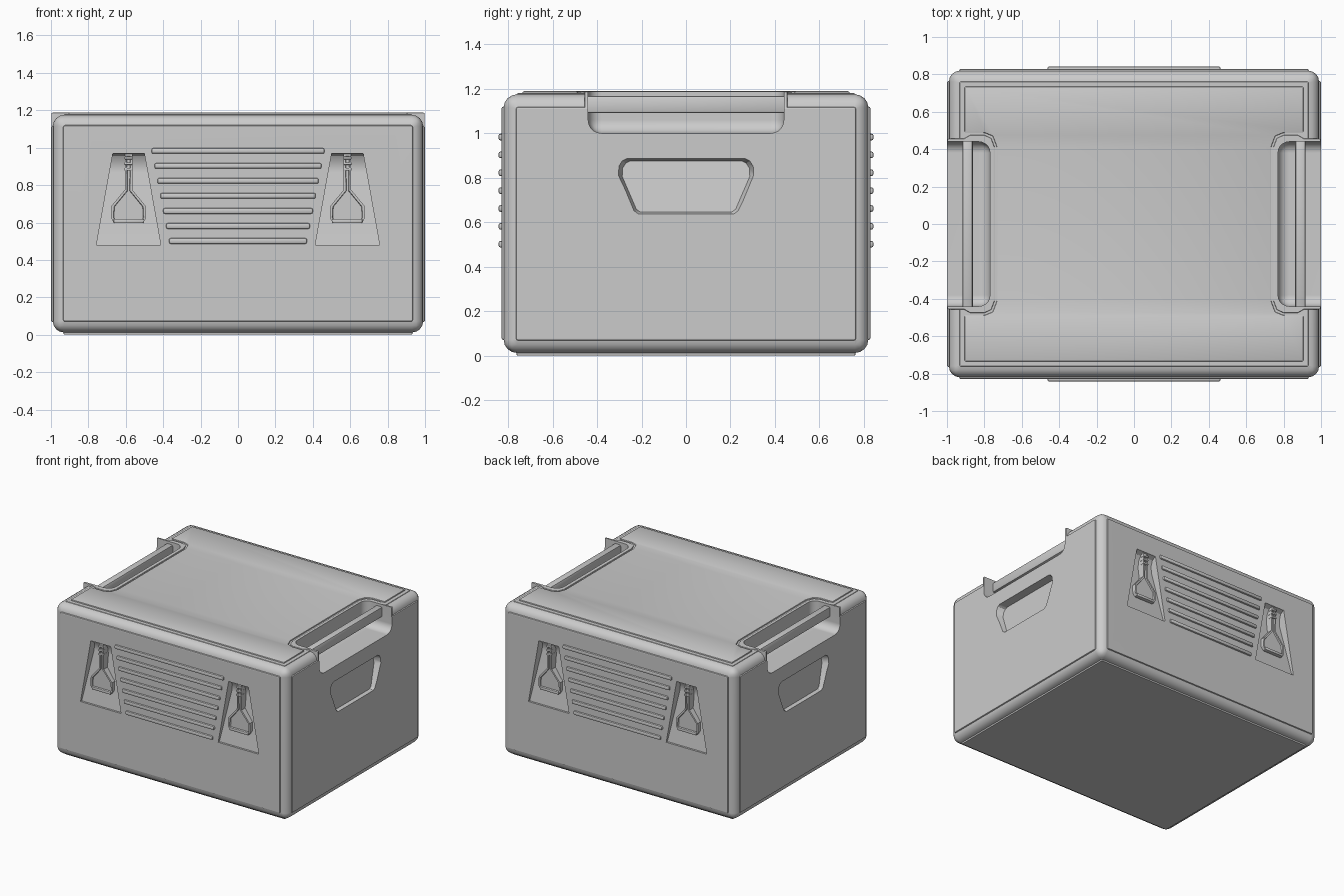
import bpy, bmesh
from math import pi

if "Cube" in bpy.data.objects:
    bpy.data.objects.remove(bpy.data.objects["Cube"])


def finish(name, bm, bevel=0.0, seg=2):
    bmesh.ops.recalc_face_normals(bm, faces=bm.faces)
    if bevel:
        bmesh.ops.bevel(bm, geom=bm.edges[:], offset=bevel, segments=seg,
                        profile=0.5, affect='EDGES', clamp_overlap=True)
    me = bpy.data.meshes.new(name)
    bm.to_mesh(me)
    bm.free()
    ob = bpy.data.objects.new(name, me)
    bpy.context.collection.objects.link(ob)
    return ob


def box(name, x0, x1, y0, y1, z0, z1, bevel=0.0, seg=2):
    bm = bmesh.new()
    bmesh.ops.create_cube(bm, size=1)
    for v in bm.verts:
        v.co = ((x0 + x1) / 2 + v.co.x * (x1 - x0),
                (y0 + y1) / 2 + v.co.y * (y1 - y0),
                (z0 + z1) / 2 + v.co.z * (z1 - z0))
    return finish(name, bm, bevel, seg)


def loft(name, ring_a, ring_b, bevel=0.0, inset=None):
    """Solid between two matching rings; inset sinks the first cap."""
    bm = bmesh.new()
    a = [bm.verts.new(p) for p in ring_a]
    b = [bm.verts.new(p) for p in ring_b]
    cap = bm.faces.new(a)
    bm.faces.new(b[::-1])
    n = len(a)
    for i in range(n):
        bm.faces.new((a[i], b[i], b[(i + 1) % n], a[(i + 1) % n]))
    bmesh.ops.recalc_face_normals(bm, faces=bm.faces)
    if inset:
        bmesh.ops.inset_region(bm, faces=[cap], thickness=0.004, depth=0.0)
        bmesh.ops.inset_region(bm, faces=[cap], thickness=inset, depth=0.0)
        bmesh.ops.inset_region(bm, faces=[cap], thickness=0.003, depth=-0.01)
    return finish(name, bm, bevel)


def combine(target, tool, op):
    m = target.modifiers.new("bool", 'BOOLEAN')
    m.operation, m.object, m.solver = op, tool, 'EXACT'
    with bpy.context.temp_override(object=target, active_object=target):
        bpy.ops.object.modifier_apply(modifier=m.name)
    bpy.data.objects.remove(tool)


def mirror_y(half):
    return half + [(x, -y) for x, y in half[::-1]]


# Case body with raised panels on every side
body = box("case_body", -0.99, 0.99, -0.82, 0.82, 0.012, 1.175, 0.06, 4)
combine(body, box("panel", -0.935, 0.935, -0.83, 0.83, 0.07, 1.12, 0.01), 'UNION')
combine(body, box("panel", -1, 1, -0.765, 0.765, 0.068, 1.118, 0.01), 'UNION')
combine(body, box("panel", -0.932, 0.932, -0.762, 0.762, 0, 1.18, 0.006), 'UNION')

# Raised rims around the handle notches, then the notches
rim = mirror_y([(0.998, 0.456), (0.91, 0.456), (0.875, 0.476), (0.80, 0.476),
                (0.763, 0.458), (0.745, 0.41)])
for s in (1, -1):
    combine(body, loft("rim", [(s * x, y, 1.187) for x, y in rim],
                       [(s * x, y, 1.06) for x, y in rim], 0.006), 'UNION')
for s in (1, -1):
    xs = sorted((s * 0.77, s * 1.3))
    combine(body, box("notch", *xs, -0.44, 0.44, 1.0, 1.5, 0.06, 5), 'DIFFERENCE')

# Tapered latch pockets, deepest near the top
CX = 0.585
pocket = [(0.9, 0.48), (0.815, 0.48), (0.765, 0.87), (0.772, 0.92),
          (0.793, 0.955), (0.825, 0.97), (0.9, 0.97)]


def half_width(z):
    return 0.172 - (z - 0.48) / 0.49 * 0.088


for sx in (1, -1):
    for sy in (1, -1):
        rings = [[(sx * CX + k * half_width(z), sy * y, z) for y, z in pocket]
                 for k in (1, -1)]
        combine(body, loft("pocket", *rings), 'DIFFERENCE')

# Side grip recesses
grip = mirror_y([(0.635, 0.215), (0.65, 0.235), (0.81, 0.302),
                 (0.85, 0.30), (0.875, 0.285), (0.885, 0.265)])
for s in (1, -1):
    outer = [(s * 1.02, y * 1.03, 0.76 + (z - 0.76) * 1.04) for z, y in grip]
    inner = [(s * (0.975 - 0.03 * (z - 0.635) / 0.25), y * 0.95,
              0.76 + (z - 0.76) * 0.92) for z, y in grip]
    combine(body, loft("grip", outer, inner), 'DIFFERENCE')

# Lid plate with cut-outs around the handles
side = [(0.905, 0.735), (0.905, 0.488), (0.80, 0.488), (0.755, 0.47), (0.733, 0.41)]
right = mirror_y(side)
lid = right + [(-x, y) for x, y in right[::-1]]
loft("lid_plate", [(x, y, 1.189) for x, y in lid],
     [(x, y, 1.15) for x, y in lid], 0.006)

# Carry bars across the notches
for s in (1, -1):
    xs = sorted((s * 0.862, s * 0.917))
    box("carry_bar", *xs, -0.455, 0.455, 1.09, 1.168, 0.012)

# Horizontal ribs and latches on front and back
latch_half = [(0.02, 0.965), (0.02, 0.775), (0.09, 0.69), (0.094, 0.625), (0.08, 0.60)]
latch = latch_half + [(-x, z) for x, z in latch_half[::-1]]
for sy in (1, -1):
    for i in range(7):
        w = 0.462 - 0.0155 * i
        ys = sorted((sy * 0.80, sy * 0.843))
        z = 0.983 - 0.0803 * i
        box("rib", -w, w, *ys, z - 0.015, z + 0.015, 0.009)
    for sx in (1, -1):
        x0 = sx * CX
        loft("latch", [(x0 + x, sy * 0.822, z) for x, z in latch],
             [(x0 + x, sy * 0.755, z) for x, z in latch], inset=0.009)
        ys = sorted((sy * 0.79, sy * 0.828))
        box("latch_lip", x0 - 0.08, x0 + 0.08, *ys, 0.597, 0.619, 0.005)
        for z in (0.885, 0.915, 0.945):
            box("latch_rung", x0 - 0.022, x0 + 0.022, *ys, z - 0.007, z + 0.007, 0.003)

# Smooth the rounded edges, keep hard creases
for ob in bpy.context.collection.objects:
    ob.select_set(True)
bpy.context.view_layer.objects.active = body
bpy.ops.object.shade_smooth_by_angle(angle=pi / 6)
wn = body.modifiers.new("weighted_normals", 'WEIGHTED_NORMAL')
wn.keep_sharp = True
